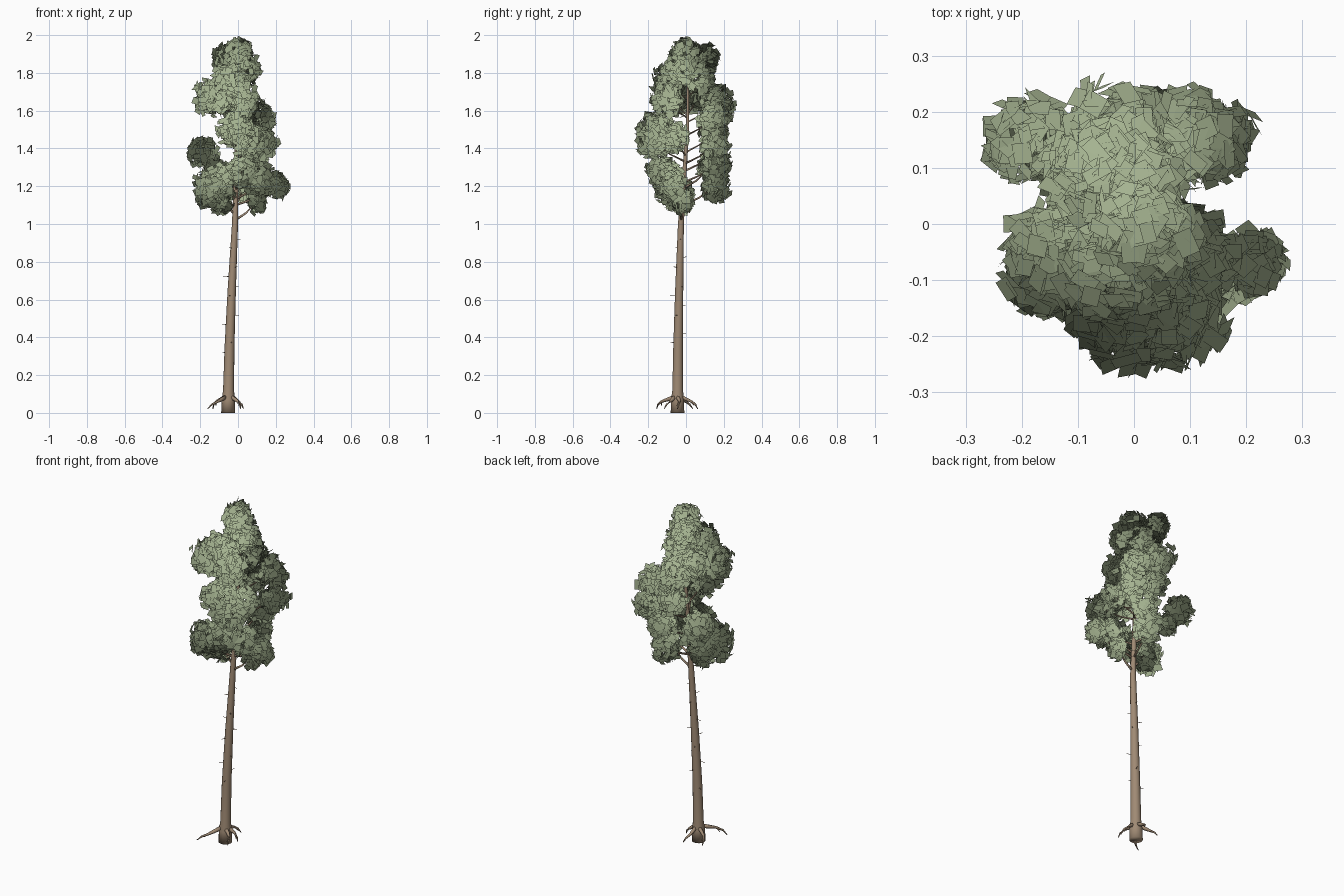
import bpy, math, random
from mathutils import Vector

random.seed(7)
cube = bpy.data.objects.get("Cube")
if cube:
    bpy.data.objects.remove(cube)


def material(name, rgb):
    m = bpy.data.materials.new(name)
    m.use_nodes = True
    m.diffuse_color = (*rgb, 1)
    bsdf = next(n for n in m.node_tree.nodes if n.type == 'BSDF_PRINCIPLED')
    bsdf.inputs["Base Color"].default_value = (*rgb, 1)
    bsdf.inputs["Roughness"].default_value = 0.9
    return m


BARK = material("bark brown", (0.35, 0.255, 0.175))
LEAF = material("leaf green", (0.375, 0.45, 0.28))


def make_object(name, verts, faces, mat):
    mesh = bpy.data.meshes.new(name)
    mesh.from_pydata(verts, [], faces)
    mesh.materials.append(mat)
    mesh.polygons.foreach_set("use_smooth", [True] * len(faces))
    mesh.update()
    ob = bpy.data.objects.new(name, mesh)
    bpy.context.scene.collection.objects.link(ob)
    return ob


def add_tube(verts, faces, path, radii, sides):
    """Capped tapering tube along a path."""
    base = len(verts)
    path = [Vector(p) for p in path]
    for i, p in enumerate(path):
        d = (path[min(i + 1, len(path) - 1)] - path[max(i - 1, 0)]).normalized()
        ref = Vector((0, 1, 0)) if abs(d.z) > 0.7 else Vector((0, 0, 1))
        u = d.cross(ref).normalized()
        v = d.cross(u)
        for k in range(sides):
            a = math.tau * k / sides
            verts.append(p + (u * math.cos(a) + v * math.sin(a)) * radii[i])
    for i in range(len(path) - 1):
        for k in range(sides):
            a, b = base + i * sides + k, base + i * sides + (k + 1) % sides
            faces.append((a, b, b + sides, a + sides))
    last = base + (len(path) - 1) * sides
    faces.append(tuple(range(base + sides - 1, base - 1, -1)))
    faces.append(tuple(range(last, last + sides)))


# Trunk: x, y, z, radius
TRUNK = [(-.052, -.045, 0, .037), (-.051, -.045, .07, .035), (-.05, -.044, .12, .029),
         (-.045, -.042, .35, .026), (-.033, -.036, .65, .022), (-.016, -.027, 1, .016),
         (-.01, -.01, 1.25, .012), (-.005, .008, 1.5, .009), (0, .01, 1.75, .006),
         (.005, .005, 1.92, .002)]


def on_trunk(z):
    for a, b in zip(TRUNK, TRUNK[1:]):
        if z <= b[2]:
            break
    return Vector(a).lerp(Vector(b), (z - a[2]) / (b[2] - a[2]))


verts, faces = [], []
add_tube(verts, faces, [t[:3] for t in TRUNK], [t[3] for t in TRUNK], 14)
make_object("trunk", verts, faces, BARK)

# Roots: angle in degrees, reach
verts, faces = [], []
for angle, reach in [(225, .155), (135, .115), (312, .095), (0, .08), (75, .11)]:
    a = math.radians(angle)
    c = on_trunk(.07)
    path, radii = [], []
    for t, h, r in [(0, .085, .012), (.35, .07, .01), (.6, .06, .007), (.85, .045, .005), (1, .022, .002)]:
        bend = a + .2 * math.sin(t * math.pi)
        d = .02 + t * (reach - .02)
        path.append((c.x + d * math.cos(bend), c.y + d * math.sin(bend), h))
        radii.append(r)
    add_tube(verts, faces, path, radii, 6)
    # side rootlet
    p = Vector(path[2])
    q = p + Vector((math.cos(a - .7), math.sin(a - .7), -.9)) * .025
    add_tube(verts, faces, [p, q], [.005, .001], 5)
make_object("roots", verts, faces, BARK)

# Dead twigs along the bare trunk
verts, faces = [], []
for i in range(13):
    z = .32 + i * .05
    c = on_trunk(z)
    a = i * 2.4 + 2.6
    out = Vector((math.cos(a), math.sin(a), random.uniform(-.1, .2)))
    p = Vector(c[:3])
    add_tube(verts, faces, [p, p + out * (c[3] + random.uniform(.015, .032))], [.0025, .0012], 4)
make_object("trunk_twigs", verts, faces, BARK)

# Leaf clumps: x, y, z, width radius, height radius
CLUMPS = [(.0, -.005, 1.9, .085, .1), (-.07, .1, 1.87, .08, .1), (.045, -.03, 1.82, .085, .1),
          (.0, .08, 1.77, .09, .1), (-.05, -.09, 1.76, .095, .1), (-.14, -.06, 1.67, .11, .11),
          (-.09, .06, 1.68, .075, .09), (-.03, .16, 1.64, .105, .11), (.02, -.1, 1.66, .095, .11),
          (.11, .15, 1.57, .095, .095), (-.01, -.165, 1.5, .11, .1), (.07, -.16, 1.43, .105, .1),
          (.09, -.05, 1.46, .08, .09), (-.01, .14, 1.48, .085, .09), (.135, .15, 1.42, .085, .09),
          (.05, .16, 1.32, .085, .08), (-.19, .15, 1.38, .088, .085), (-.12, .12, 1.29, .075, .07),
          (-.155, -.08, 1.19, .095, .115), (-.08, -.1, 1.23, .08, .1), (.02, -.13, 1.28, .09, .1),
          (.12, -.08, 1.23, .09, .1), (.21, -.07, 1.2, .068, .08), (.03, .155, 1.2, .085, .1),
          (-.09, -.03, 1.15, .085, .1), (.1, -.02, 1.12, .06, .075)]

# Branches reaching from the trunk into each clump
verts, faces = [], []
for x, y, z, w, h in CLUMPS:
    c = on_trunk(z - .1)
    start, end = Vector(c[:3]), Vector((x, y, z))
    mid = start.lerp(end, .5) + Vector((0, 0, -.012))
    r = c[3] * .5
    add_tube(verts, faces, [start, mid, end], [r, r * .7, r * .25], 6)
make_object("branches", verts, faces, BARK)

# Foliage: loose square cards over each clump, shaded outward from the crown
for n, (x, y, z, w, h) in enumerate(CLUMPS):
    verts, faces, normals = [], [], []
    centre = Vector((x, y, z))
    for i in range(int(18000 * w * h) + 20):
        d = Vector([random.gauss(0, 1) for _ in range(3)]).normalized()
        # ragged outline: lobes push parts of the surface in and out
        lobe = 1 + .1 * math.sin(4 * d.x + n) * math.sin(4 * d.y + 2 * n) + .06 * math.sin(5 * d.z + n)
        depth = random.uniform(.3, 1) ** .5 * lobe
        p = centre + Vector((d.x * (w - .009), d.y * (w - .009), d.z * (h - .009))) * depth
        jitter = Vector([random.uniform(-1, 1) for _ in range(3)])
        facing = (d + jitter * .85).normalized()
        u = facing.orthogonal().normalized()
        v = facing.cross(u)
        spin = random.uniform(0, math.tau)
        u, v = u * math.cos(spin) + v * math.sin(spin), v * math.cos(spin) - u * math.sin(spin)
        su, sv = random.uniform(.015, .026), random.uniform(.012, .019)
        axis = on_trunk(p.z)
        shade = Vector((p.x - axis.x, p.y - axis.y, (p.z - 1.25) * .3)) + d * .06
        shade.normalize()
        base = len(verts)
        verts += [p - u * su - v * sv, p + u * su - v * sv, p + u * su + v * sv, p - u * su + v * sv]
        quad = (base, base + 1, base + 2, base + 3)
        faces.append(quad if facing.dot(shade) > 0 else quad[::-1])
        normals += [shade] * 4
    ob = make_object("leaf_clump_%02d" % (n + 1), verts, faces, LEAF)
    ob.data.normals_split_custom_set_from_vertices(normals)
